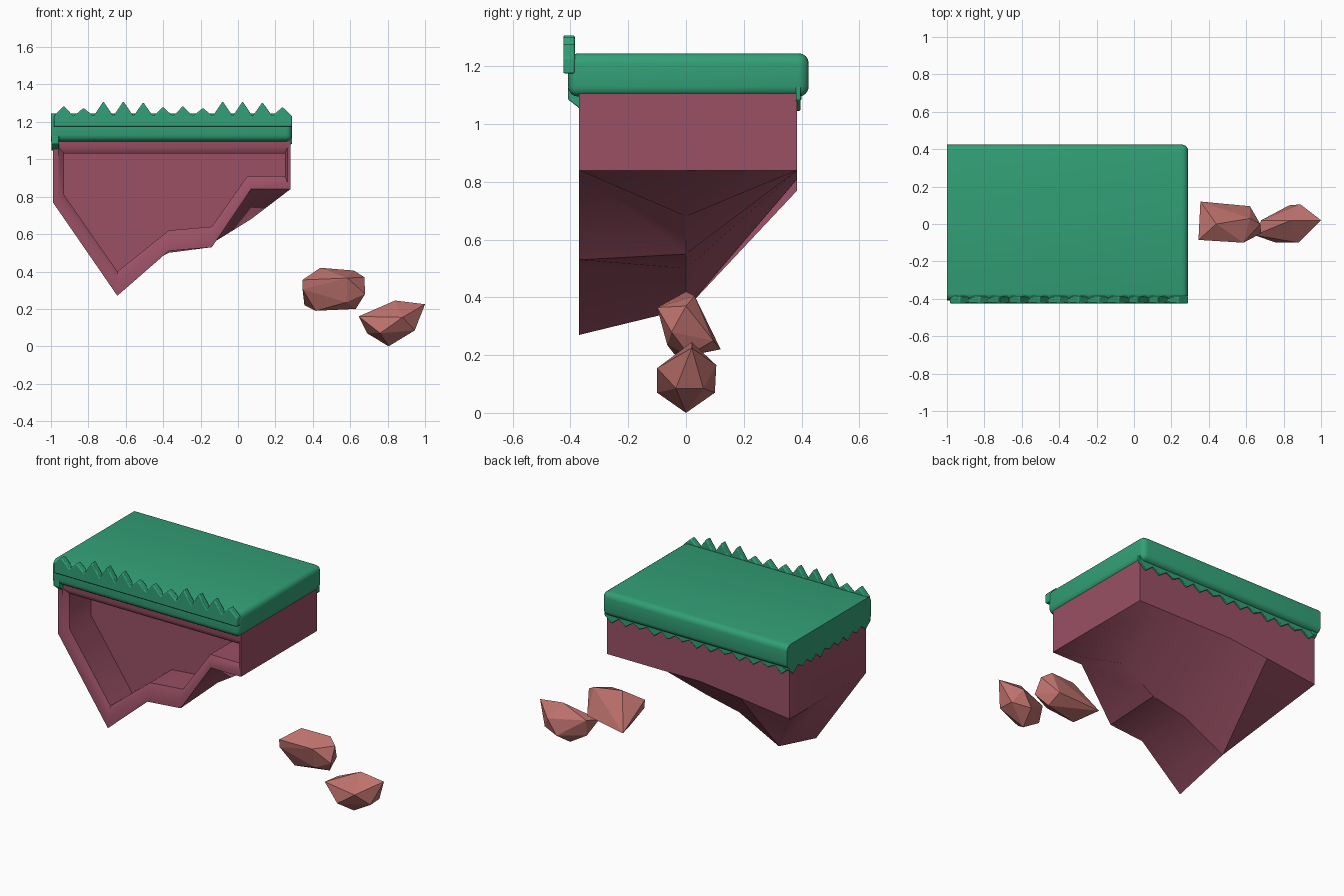
import bpy, bmesh, math

if "Cube" in bpy.data.objects:
    bpy.data.objects.remove(bpy.data.objects["Cube"])


def material(name, srgb):
    m = bpy.data.materials.new(name)
    lin = [((c / 255 + 0.055) / 1.055) ** 2.4 for c in srgb]
    m.diffuse_color = (*lin, 1)
    m.use_nodes = True
    m.node_tree.nodes["Principled BSDF"].inputs["Base Color"].default_value = m.diffuse_color
    return m


GRASS = material("grass green", (50, 160, 119))
SOIL = material("plum soil", (154, 80, 101))
ROCK = material("pink stone", (190, 114, 109))


def finish(name, bm, mat, angle=None):
    bmesh.ops.recalc_face_normals(bm, faces=bm.faces)
    me = bpy.data.meshes.new(name)
    bm.to_mesh(me)
    bm.free()
    me.materials.append(mat)
    ob = bpy.data.objects.new(name, me)
    bpy.context.collection.objects.link(ob)
    if angle:
        me.shade_smooth()
        me.set_sharp_from_angle(angle=math.radians(angle))
    return ob


# Soil: lofted loops from the back, round the front rim and into the cavity
XO = [-0.99, -0.645, -0.37, -0.14, 0.07, 0.28]
XI = [-0.93, -0.645, -0.37, -0.14, 0.05, 0.25]
FRONT = [0.77, 0.27, 0.51, 0.53, 0.84, 0.84]
MID = [0.77, 0.36, 0.50, 0.55, 0.68, 0.84]
BACK = [0.77, 0.81, 0.84, 0.84, 0.84, 0.84]
INNER = [0.81, 0.40, 0.62, 0.64, 0.91, 0.91]
XM = [(a + b) / 2 for a, b in zip(XO, XI)]
ZM = [(a + b) / 2 for a, b in zip(FRONT, INNER)]
loops = [(0.385, XO, BACK, 1.11), (0.0, XO, MID, 1.11), (-0.37, XO, FRONT, 1.11),
         (-0.37, XM, ZM, 1.065), (-0.345, XI, INNER, 1.03), (-0.13, XI, INNER, 1.03)]
bm = bmesh.new()
rings = []
for y, xs, zs, top in loops:
    pts = list(zip(xs, zs)) + [(xs[-1], top), (xs[0], top)]
    rings.append([bm.verts.new((x, y, z)) for x, z in pts])
for a, b in zip(rings, rings[1:]):
    for i in range(len(a)):
        j = (i + 1) % len(a)
        bm.faces.new((a[i], a[j], b[j], b[i]))
bm.faces.new(rings[0])
bm.faces.new(rings[-1])
finish("soil_block", bm, SOIL, 38)

# Grass slab: rounded everywhere but the left end
bm = bmesh.new()
bmesh.ops.create_cube(bm, size=1)
for v in bm.verts:
    v.co = (-0.355 + v.co.x * 1.29, 0.0085 + v.co.y * 0.833, 1.17 + v.co.z * 0.15)
edges = [e for e in bm.edges if max(v.co.x for v in e.verts) > -0.9]
bmesh.ops.bevel(bm, geom=edges, offset=0.035, segments=4, profile=0.5, affect='EDGES')
finish("grass_slab", bm, GRASS, 35)


# Toothed strips: a zigzag edge along a run, given thickness
def toothed_strip(name, place, start, end, n, base, valley, peaks, thick, bevel):
    bm = bmesh.new()
    step = (end - start) / n
    lo, hi = [], []
    for k in range(2 * n + 1):
        u = start + k * step / 2
        z = peaks[(k // 2) % len(peaks)] if k % 2 else valley
        lo.append(bm.verts.new(place(u, base)))
        hi.append(bm.verts.new(place(u, z)))
    faces = [bm.faces.new((lo[i], lo[i + 1], hi[i + 1], hi[i])) for i in range(2 * n)]
    ext = bmesh.ops.extrude_face_region(bm, geom=faces)
    moved = [g for g in ext["geom"] if isinstance(g, bmesh.types.BMVert)]
    bmesh.ops.translate(bm, verts=moved, vec=thick)
    ob = finish(name, bm, GRASS, 30)
    mod = ob.modifiers.new("soft edges", 'BEVEL')
    mod.width = bevel
    mod.segments = 2
    mod.limit_method = 'ANGLE'


toothed_strip("front_grass_blades", lambda u, z: (u, -0.425, z), -0.985, 0.29, 12.5 and 12,
              1.175, 1.23, [1.285, 1.275, 1.31, 1.31, 1.305, 1.28], (0, 0.04, 0), 0.006)
toothed_strip("back_grass_fringe", lambda u, z: (u, 0.38, z), -0.99, 0.29, 13,
              1.13, 1.085, [1.045, 1.06, 1.05], (0, 0.016, 0), 0.003)
toothed_strip("left_grass_fringe", lambda u, z: (-0.997, u, z), -0.408, 0.40, 9,
              1.13, 1.085, [1.05, 1.06, 1.045], (0.04, 0, 0), 0.004)


# Faceted stones
def stone(name, pts):
    bm = bmesh.new()
    for p in pts:
        bm.verts.new(p)
    bmesh.ops.convex_hull(bm, input=bm.verts)
    finish(name, bm, ROCK)


stone("upper_stone", [
    (0.355, 0.12, 0.22), (0.345, -0.085, 0.355), (0.345, -0.08, 0.305), (0.44, 0, 0.42),
    (0.62, 0.03, 0.405), (0.675, 0.0, 0.37), (0.68, -0.05, 0.28), (0.63, 0.01, 0.2),
    (0.415, -0.03, 0.19), (0.585, -0.1, 0.365), (0.62, 0.095, 0.25), (0.58, -0.065, 0.235)])
stone("lower_stone", [
    (0.645, -0.06, 0.16), (0.68, 0.02, 0.175), (0.84, 0.02, 0.245), (1.0, 0.02, 0.225),
    (0.945, -0.035, 0.085), (0.94, 0.06, 0.085), (0.805, 0, 0.0), (0.69, 0, 0.07),
    (0.76, -0.1, 0.07), (0.88, -0.1, 0.155), (0.83, 0.1, 0.07), (0.89, 0.105, 0.165)])
